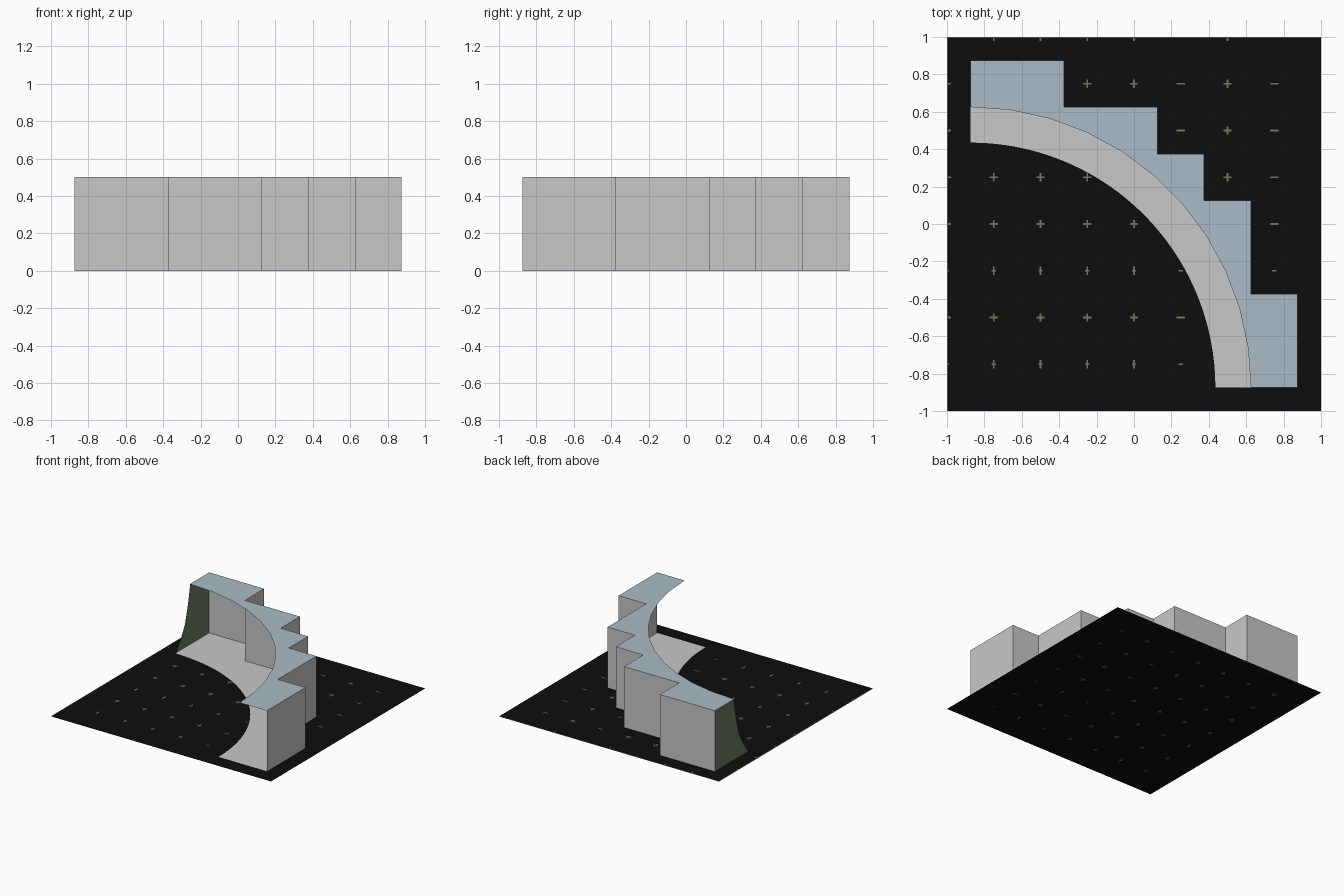
import bpy, bmesh, math

if "Cube" in bpy.data.objects:
    bpy.data.objects.remove(bpy.data.objects["Cube"])


def material(name, rgb):
    m = bpy.data.materials.new(name)
    m.diffuse_color = (*rgb, 1)
    m.use_nodes = True
    m.node_tree.nodes["Principled BSDF"].inputs["Base Color"].default_value = m.diffuse_color
    return m


BLACK = material("black floor", (0.004, 0.004, 0.004))
TAN = material("tan marks", (0.20, 0.18, 0.13))
GREY = material("light grey", (0.58, 0.58, 0.58))
BLUE = material("pale blue", (0.41, 0.50, 0.57))
GREEN = material("moss green", (0.15, 0.20, 0.12))


def sheet(name, mat, polys):
    """Thin object made of flat polygons."""
    bm = bmesh.new()
    for poly in polys:
        bm.faces.new([bm.verts.new(p) for p in poly])
    bmesh.ops.remove_doubles(bm, verts=bm.verts, dist=1e-5)
    me = bpy.data.meshes.new(name)
    bm.to_mesh(me)
    bm.free()
    me.materials.append(mat)
    ob = bpy.data.objects.new(name, me)
    bpy.context.collection.objects.link(ob)
    return ob


def rect(x0, x1, y0, y1, z):
    x0, x1 = max(x0, -1), min(x1, 1)
    y0, y1 = max(y0, -1), min(y1, 1)
    return [(x0, y0, z), (x1, y0, z), (x1, y1, z), (x0, y1, z)]


def arc(radius, steps, z):
    """Quarter arc about the front left corner, from the right end to the back end."""
    out = []
    for i in range(steps + 1):
        a = math.pi / 2 * i / steps
        out.append((-E + radius * math.cos(a), -E + radius * math.sin(a), z))
    return out


E, H = 0.875, 0.5
# stepped outer outline, from back left to front right
STEPS = [(-E, E), (-.375, E), (-.375, .625), (.125, .625), (.125, .375), (.375, .375),
         (.375, .125), (.625, .125), (.625, -.375), (E, -.375), (E, -E)]

# ground sheet
sheet("ground_sheet", BLACK, [rect(-1, 1, -1, 1, 0)])

# grid marks on both sides of the ground: crosses, dashes and dots by row and column
L, T = 0.022, 0.0045
marks = []
for z in (0.0015, -0.0015):
    for i in range(-4, 4):
        for j in range(-3, 5):
            x, y = i / 4, j / 4
            wide = T * 2.5 if j in (-1, -3) else L
            tall = T if i in (1, 3) else L
            marks.append(rect(x - wide, x + wide, y - T, y + T, z))
            if tall > T:
                marks.append(rect(x - T, x + T, y - tall, y - T, z))
                if j < 4:
                    marks.append(rect(x - T, x + T, y + T, y + tall, z))
    # border lines on the left and back edges
    marks.append(rect(-1, -0.995, -1, 1, z * 0.7))
    marks.append(rect(-1, 1, 0.995, 1, z * 0.7))
sheet("grid_marks", TAN, marks)

# bank floor, with the round inner edge
sheet("bank_floor", GREY, [[(x, y, 0.003) for x, y in STEPS] + arc(1.31, 44, 0.003)])

# top deck, with the faceted inner edge
sheet("top_deck", BLUE, [[(x, y, H) for x, y in STEPS] + arc(1.5, 11, H)])

# stepped outer wall
sheet("stepped_wall", GREY,
      [[(*a, 0), (*a, H), (*b, H), (*b, 0)] for a, b in zip(STEPS, STEPS[1:])])

# curved end panel on the left
profile = [(E, 0), (E, H), (.63, H), (.60, .34), (.56, .19), (.50, .08), (.44, 0)]
sheet("end_panel", GREEN, [[(-E, y, z) for y, z in profile]])
